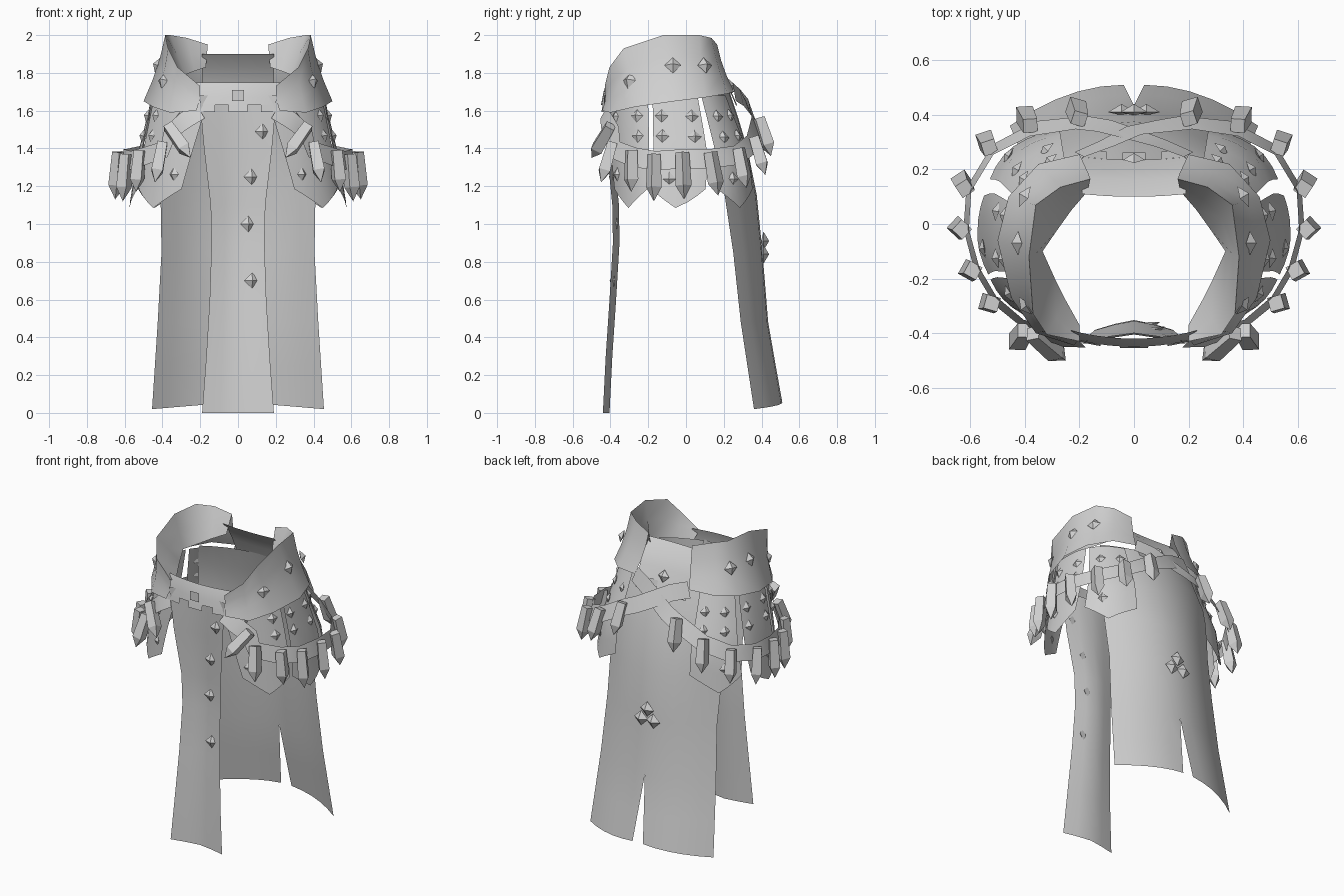
import bpy, bmesh, math
from mathutils import Vector as V

if "Cube" in bpy.data.objects:
    bpy.data.objects.remove(bpy.data.objects["Cube"])

GREY = bpy.data.materials.new("plain_grey")
GREY.diffuse_color = (0.64, 0.64, 0.64, 1)
GREY.use_nodes = True
GREY.node_tree.nodes["Principled BSDF"].inputs["Base Color"].default_value = GREY.diffuse_color


def finish(name, bm, smooth=True):
    me = bpy.data.meshes.new(name)
    bm.to_mesh(me)
    bm.free()
    me.materials.append(GREY)
    if smooth:
        me.shade_smooth()
    ob = bpy.data.objects.new(name, me)
    bpy.context.collection.objects.link(ob)
    return ob


def sheet(bm, rows):
    """Quad grid through rows of points."""
    vs = [[bm.verts.new(p) for p in r] for r in rows]
    for a, b in zip(vs, vs[1:]):
        for i in range(len(a) - 1):
            bm.faces.new((a[i], a[i + 1], b[i + 1], b[i]))


def lerp_table(t, z):
    """Interpolate rows (z, a, b, ...) at height z."""
    for p, q in zip(t, t[1:]):
        if z <= q[0]:
            f = max(0, (z - p[0]) / (q[0] - p[0]))
            return [p[i] + f * (q[i] - p[i]) for i in range(1, len(p))]
    return t[-1][1:]


def hip(deg, z):
    """Flared hip outline: angle 0 is the side, -90 the front."""
    a, yf, yb = lerp_table([(1.1, .575, -.41, .385), (1.35, .535, -.42, .37),
                            (1.68, .455, -.42, .24)], z)
    t = math.radians(deg)
    s, c = math.sin(t), math.cos(t)
    return V((a * abs(c) ** .8, (yf + yb) / 2 + (yb - yf) / 2 * math.copysign(abs(s) ** .8, s), z))


def stud(bm, p, n, r=.044, h=.026):
    """Flattened diamond stud."""
    n = V(n).normalized()
    up = (V((0, 0, 1)) - n * n.z).normalized()
    side = up.cross(n)
    p = V(p)
    ring = [bm.verts.new(p + d * r) for d in (up, side, -up, -side)]
    for k in (h, -h * .4):
        tip = bm.verts.new(p + n * k)
        for i in range(4):
            bm.faces.new((ring[i], ring[(i + 1) % 4], tip))


def spike(bm, top, tip, r=.043):
    """Four sided hanging spike with a pointed end."""
    top, tip = V(top), V(tip)
    ax = (tip - top).normalized()
    out = V((top.x, top.y, 0))
    out = (out - ax * out.dot(ax)).normalized()
    side = ax.cross(out)
    dirs = [out, side, -out, -side]
    body = top.lerp(tip, .7)
    rings = [[bm.verts.new(c + d * k) for d in dirs] for c, k in ((top, r * .85), (body, r))]
    end = bm.verts.new(tip)
    bm.faces.new(rings[0])
    for i in range(4):
        j = (i + 1) % 4
        bm.faces.new((rings[0][i], rings[0][j], rings[1][j], rings[1][i]))
        bm.faces.new((rings[1][i], rings[1][j], end))


# Front cloth panel, creased inward: z, half width, edge y
FRONT = [(0, .19, -.44), (.3, .168, -.425), (.6, .15, -.405), (.9, .14, -.387),
         (1.1, .145, -.39), (1.4, .18, -.42), (1.68, .205, -.435)]


def front_pt(u, z):
    w, y = lerp_table(FRONT, z)
    return V((u * w, y + .035 * (1 - abs(u) ** 1.3), z))


bm = bmesh.new()
sheet(bm, [[front_pt(i / 2, r[0]) for i in range(-2, 3)] for r in FRONT])
finish("front_cloth", bm)

# Back cloth panel, split at the hem: z, half width, centre y, edge y
BACK = [(.055, .455, .51, .36), (.25, .44, .475, .325), (.48, .425, .435, .29), (.85, .405, .405, .25),
        (1.15, .41, .375, .205), (1.4, .42, .325, .18), (1.55, .41, .28, .16), (1.7, .37, .23, .12)]


def back_pt(u, z, slit=0):
    w, yc, ye = lerp_table(BACK, z)
    return V((u * (w - slit) + slit, yc + (ye - yc) * u ** 2, z - (.035 * u if z < .1 else 0)))


bm = bmesh.new()
for m in (1, -1):
    rows = []
    for r in BACK:
        slit = max(0, (.48 - r[0]) * .09)
        rows.append([back_pt(i / 5, r[0], slit) for i in range(6)])
    sheet(bm, [[(p.x * m, p.y, p.z) for p in row] for row in rows])
bmesh.ops.remove_doubles(bm, verts=bm.verts, dist=.0005)
bmesh.ops.recalc_face_normals(bm, faces=bm.faces)
finish("back_cloth", bm)

# Waist belts at front and back, with hanging square tabs
for name, yt, yb, bow, zt, zb, w in (("front_belt", -.42, -.45, .03, 1.75, 1.63, .23),
                                     ("back_belt", .10, .235, .01, 1.90, 1.69, .19)):
    bm = bmesh.new()

    def belt_pt(u, f):
        return V((u * w, yt + (yb - yt) * f ** .7 + bow * u * u, zt + (zb - zt) * f))
    sheet(bm, [[belt_pt(i / 5, f) for i in range(-5, 6)] for f in (0, .33, .66, 1)])
    for u in (-.75, 0, .75):
        sheet(bm, [[belt_pt(u - .22, f), belt_pt(u + .22, f)] for f in (1, 1.3)])
    finish(name, bm)

bm = bmesh.new()
sheet(bm, [[(x, -.46, z) for x in (-.033, .033)] for z in (1.65, 1.71)])
stud(bm, (0, .235, 1.73), (0, 1, .3), .04)
for x, z in ((.11, 1.49), (.07, 1.25), (.06, 1.0), (.08, .7)):
    stud(bm, front_pt(x / .16, z) + V((0, -.005, 0)), (.2, -1, 0), .042, .022)
for x, z in ((0, .91), (-.045, .84), (.045, .84)):
    stud(bm, (x, .41, z), (0, 1, 0), .05, .03)
finish("centre_studs", bm, False)

# Collar guard columns for one side: lower edge, upper edge, lining edge
LOW = [(.22, -.445, 1.6), (.36, -.40, 1.59), (.45, -.27, 1.62), (.50, -.06, 1.65),
       (.46, .10, 1.67), (.35, .22, 1.69), (.20, .255, 1.70)]
TOP = [(.2, -.43, 1.73), (.32, -.405, 1.83), (.37, -.33, 1.93), (.385, -.12, 2.0),
       (.36, .07, 2.0), (.27, .135, 1.985), (.16, .165, 1.95)]
LINING = [(.2, -.37, 1.69), (.25, -.28, 1.72), (.29, -.2, 1.74), (.335, -.1, 1.77),
          (.28, -.02, 1.79), (.23, .05, 1.81), (.17, .12, 1.83)]
# Hip plates: top angles, bottom angles
PLATES = {"front_hip_plate": (-75, -15, -63, -23), "side_hip_plate": (-11, 22, -20, 13),
          "rear_hip_plate": (26, 62, 22, 66)}
# Spikes: top point, tip
SPIKES = [((.37, -.40, 1.52), (.25, -.50, 1.35)), ((.40, -.39, 1.43), (.44, -.45, 1.22)),
          ((.52, -.29, 1.39), (.54, -.29, 1.17)), ((.59, -.17, 1.37), (.61, -.17, 1.12)),
          ((.63, -.02, 1.38), (.65, -.01, 1.13)), ((.62, .13, 1.38), (.635, .17, 1.15)),
          ((.53, .28, 1.40), (.55, .32, 1.19)), ((.38, .36, 1.46), (.41, .42, 1.26)),
          ((.20, .385, 1.56), (.22, .45, 1.36))]

for m, side in ((1, "right"), (-1, "left")):
    def place(name, bm, smooth=True):
        for v in bm.verts:
            v.co.x *= m
        if m < 0:
            bmesh.ops.reverse_faces(bm, faces=bm.faces)
        finish(side + "_" + name, bm, smooth)

    # Collar guard with its inner lining
    bm = bmesh.new()
    rows = []
    for f in (0, .33, .67, 1):
        row = []
        for a, b in zip(LOW, TOP):
            p = V(a).lerp(V(b), f)
            row.append(p - V((p.x, p.y + .08, 0)).normalized() * .05 * f * (1 - f))
        rows.append(row)
    sheet(bm, rows)
    sheet(bm, [TOP, [V(a).lerp(V(b), .5) for a, b in zip(TOP, LINING)], LINING])
    place("collar_guard", bm)

    studs = bmesh.new()
    for p, n in (((.395, -.30, 1.76), (.75, -.6, .3)), ((.425, -.07, 1.84), (1, 0, .35)),
                 ((.40, .10, 1.84), (.8, .45, .3))):
        stud(studs, p, n)

    # Flared hip plates with pointed ends
    for name, (t0, t1, b0, b1) in PLATES.items():
        def plate_pt(u, f):
            zb = 1.085 + .1 * abs(2 * u - 1)
            t, b = t0 + (t1 - t0) * u, b0 + (b1 - b0) * u
            return hip(t + (b - t) * f, 1.68 + (zb - 1.68) * f)
        bm = bmesh.new()
        sheet(bm, [[plate_pt(i / 6, j / 5) for i in range(7)] for j in range(6)])
        place(name, bm)
        for u in ((.3, .8) if name[0] != "s" else (.2, .75)):
            for f in (.2, .4):
                p = plate_pt(u, f)
                stud(studs, p, (p.x, p.y + .05, .1), .036, .02)
        p = plate_pt(.2 if name[0] == "f" else .35, .78)
        stud(studs, p, (p.x, p.y, 0), .036, .02)
    place("studs", studs, False)

    # Spike strap, rising at the front and crossing behind the waist
    path = [V((.2, -.43, 1.60)), V((.28, -.425, 1.55))]
    path += [V(a) - V((a[0], a[1], 0)).normalized() * .015 - V((0, 0, .035)) for a, b in SPIKES]
    path += [V((.11, .36, 1.56)), V((0, .335 + .008 * m, 1.62)), V((-.1, .295, 1.67)), V((-.2, .255, 1.70))]
    bm = bmesh.new()
    lower = []
    for i, p in enumerate(path):
        d = (path[min(i + 1, len(path) - 1)] - path[max(i - 1, 0)]).normalized()
        out = V((p.x, p.y, .12)).normalized()
        n = d.cross(out)
        n = n if n.z < 0 else -n
        lower.append(p + n.normalized() * .052)
    sheet(bm, [[2 * p - q for p, q in zip(path, lower)], lower])
    place("spike_strap", bm)

    bm = bmesh.new()
    for a, b in SPIKES:
        spike(bm, a, b)
    bmesh.ops.recalc_face_normals(bm, faces=bm.faces)
    place("spikes", bm, False)
